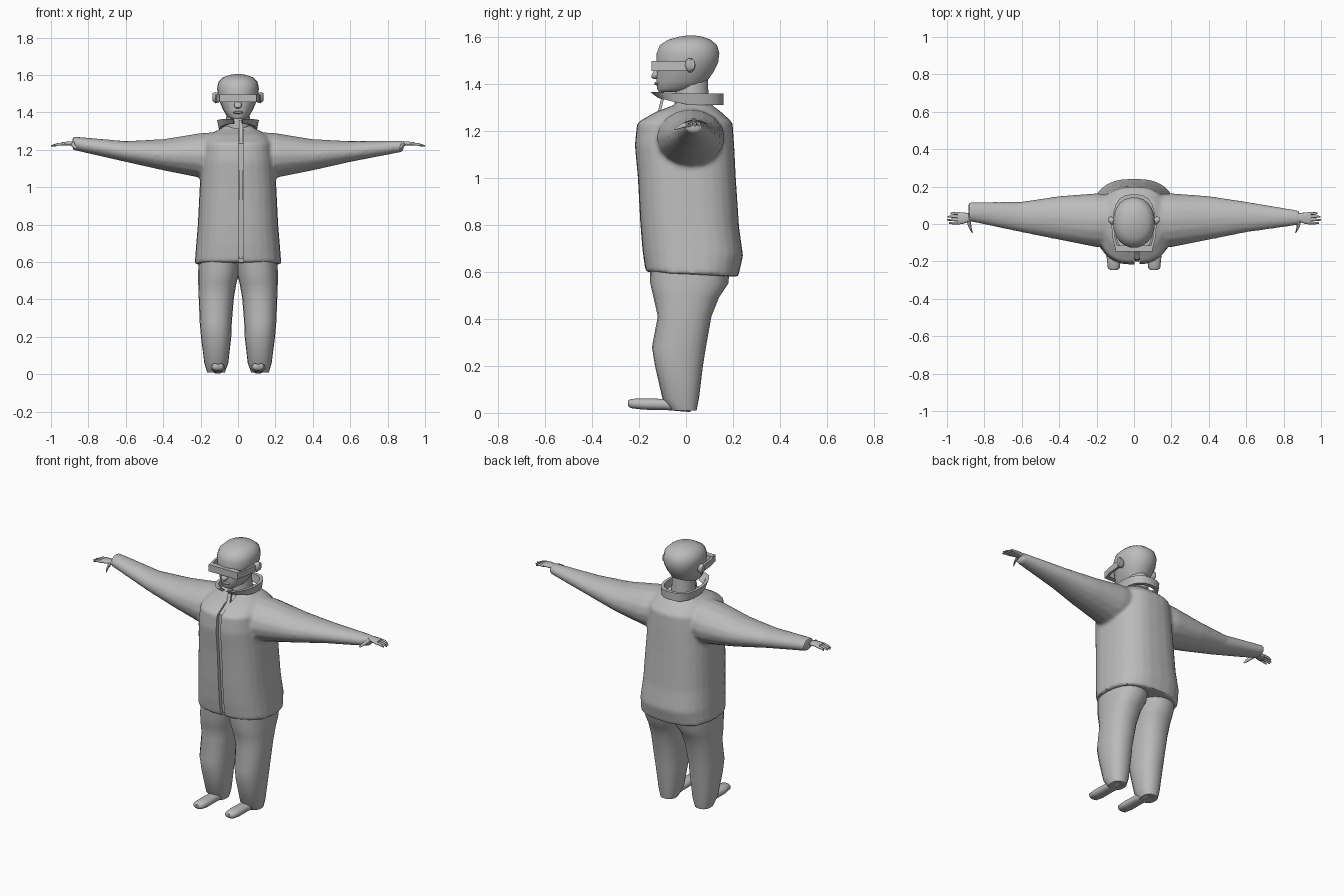
import bpy, bmesh, math
from mathutils import Vector

old = bpy.data.objects.get("Cube")
if old:
    bpy.data.objects.remove(old, do_unlink=True)

GREY = (0.5, 0.5, 0.5, 1)
grey = bpy.data.materials.new("plain grey")
grey.use_nodes = True
grey.diffuse_color = GREY
grey.node_tree.nodes["Principled BSDF"].inputs["Base Color"].default_value = GREY


def finish(name, bm, angle=50):
    bmesh.ops.recalc_face_normals(bm, faces=bm.faces)
    me = bpy.data.meshes.new(name)
    bm.to_mesh(me)
    bm.free()
    ob = bpy.data.objects.new(name, me)
    bpy.context.collection.objects.link(ob)
    me.materials.append(grey)
    shade(ob, angle)
    return ob


def shade(ob, angle=50):
    bpy.ops.object.select_all(action='DESELECT')
    ob.select_set(True)
    bpy.context.view_layer.objects.active = ob
    bpy.ops.object.shade_smooth_by_angle(angle=math.radians(angle))


def skin(bm, loops, closed=False, caps=True):
    # bridge successive point loops
    vs = [[bm.verts.new(p) for p in l] for l in loops]
    n = len(vs[0])
    pairs = list(zip(vs, vs[1:])) + ([(vs[-1], vs[0])] if closed else [])
    for a, b in pairs:
        for i in range(n):
            j = (i + 1) % n
            bm.faces.new((a[i], a[j], b[j], b[i]))
    if caps and not closed:
        bm.faces.new(vs[0])
        bm.faces.new(vs[-1])


def spow(c, p):
    return math.copysign(abs(c) ** (2 / p), c)


def ring(axis, pos, u0, u1, v0, v1, n=20, power=2.0, tilt=0):
    # superellipse filling a rectangle across the given axis
    pts = []
    for i in range(n):
        a = 2 * math.pi * i / n
        u = (u0 + u1) / 2 + (u1 - u0) / 2 * spow(math.cos(a), power)
        v = (v0 + v1) / 2 + (v1 - v0) / 2 * spow(math.sin(a), power)
        pts.append({'x': (pos, u, v), 'y': (u, pos, v), 'z': (u, v, pos - tilt * v)}[axis])
    return pts


def loft(name, axis, rows, angle=50, **kw):
    bm = bmesh.new()
    skin(bm, [ring(axis, *r, **kw) for r in rows])
    return finish(name, bm, angle)


def box(bm, lo, hi):
    skin(bm, [[(x, y, z) for x, y in ((lo[0], lo[1]), (hi[0], lo[1]), (hi[0], hi[1]), (lo[0], hi[1]))]
              for z in (lo[2], hi[2])])


def apply(ob, kind, **props):
    m = ob.modifiers.new(kind, kind)
    for k, v in props.items():
        setattr(m, k, v)
    bpy.ops.object.select_all(action='DESELECT')
    ob.select_set(True)
    bpy.context.view_layer.objects.active = ob
    bpy.ops.object.modifier_apply(modifier=m.name)


# Jacket body: height, half width, front, back
body = [(0.59, .232, -.172, .222), (.68, .225, -.185, .243), (.8, .215, -.195, .226),
        (1.0, .205, -.205, .212), (1.14, .195, -.218, .205), (1.235, .185, -.208, .198),
        (1.28, .155, -.13, .15), (1.31, .1, -.05, .11), (1.33, .07, -.03, .09)]
bm = bmesh.new()
skin(bm, [ring('z', z, -w, w, f, b, n=28, power=2.6, tilt=.05 if z < 1 else 0)
          for z, w, f, b in body])
# Sleeves: distance out, front, back, bottom, top
sleeve = [(.04, -.1, .15, 1.07, 1.3), (.2, -.125, .165, 1.05, 1.29),
          (.4, -.085, .15, 1.09, 1.257), (.6, -.045, .12, 1.135, 1.247)]
for s, cuff in ((1, (.885, -.005, .072, 1.19, 1.25)), (-1, (.885, .015, .118, 1.2, 1.272))):
    skin(bm, [ring('x', s * r[0], *r[1:], n=16) for r in sleeve + [cuff]])
jacket = finish("jacket", bm)
apply(jacket, 'REMESH', mode='VOXEL', voxel_size=0.011)
apply(jacket, 'SMOOTH', factor=0.5, iterations=5)

# Front opening groove cut down the jacket
bm = bmesh.new()
skin(bm, [[(.002, f - .04, z), (.03, f - .04, z), (.03, f + .025, z), (.002, f + .025, z)]
          for z, f in [(.5, -.165)] + [(r[0], r[2]) for r in body[:-1]]])
cutter = finish("groove_cutter", bm)
cutter.hide_render = True
apply(jacket, 'BOOLEAN', operation='DIFFERENCE', object=cutter, solver='EXACT')
bpy.data.objects.remove(cutter, do_unlink=True)
shade(jacket, 40)

# Placket standing from the groove up to the collar
bm = bmesh.new()
skin(bm, [[(.006, f, z), (.028, f, z), (.028, f + .012, z), (.006, f + .012, z)]
          for z, f in ((.62, -.16), (1.0, -.19), (1.14, -.2), (1.235, -.19), (1.28, -.12), (1.36, -.1))])
finish("placket", bm)

# Collar: open band, pointed and raised at the front
bm = bmesh.new()
loops = []
N = 18
for i in range(N + 1):
    a = math.radians(-82 + 344 * i / N)
    x, y = .112 * spow(math.cos(a), 2.6), .02 + .14 * spow(math.sin(a), 2.4)
    front = max(0, -math.sin(a))
    low, high = 1.31 + .03 * front, 1.358 + .008 * front
    tip = -.035 * front ** 2
    loops.append([(x * .92, y, low), (x, y + tip, high),
                  (x * .85, (y - .02) * .86 + .02 + tip, high), (x * .78, (y - .02) * .82 + .02, low)])
skin(bm, loops)
finish("collar", bm, 40)

loft("neck", 'z', [(1.27, -.07, .07, -.05, .1), (1.42, -.06, .06, -.05, .095)], n=14)

# Head: height, sides, front, back
head = [(1.365, .035, -.115, -.03), (1.378, .058, -.124, .06), (1.41, .078, -.126, .09),
        (1.45, .095, -.125, .118), (1.49, .108, -.127, .138), (1.53, .112, -.126, .143),
        (1.565, .104, -.112, .133), (1.588, .08, -.075, .105), (1.6, .045, -.03, .07),
        (1.606, .012, .01, .035)]
loft("head", 'z', [(z, -w, w, f, b) for z, w, f, b in head], n=22, power=2.15)
loft("nose", 'y', [(-.147, -.012, .012, 1.425, 1.438), (-.137, -.02, .02, 1.42, 1.455),
                   (-.11, -.022, .022, 1.418, 1.47)], n=10)
loft("mouth", 'y', [(-.134, -.02, .02, 1.396, 1.406), (-.115, -.03, .03, 1.388, 1.412)], n=10)

# Wraparound visor with side arms
bm = bmesh.new()
box(bm, (-.098, -.147, 1.455), (.098, -.115, 1.497))
for s in (1, -1):
    skin(bm, [[(s * x, y, 1.457), (s * (x - .014), y, 1.457), (s * (x - .014), y, 1.495), (s * x, y, 1.495)]
              for x, y in ((.098, -.14), (.114, -.08), (.122, .01))])
finish("visor", bm, 30)

for s, side in ((1, "left"), (-1, "right")):
    # Ear
    loft(side + "_ear", 'x', [(s * .095, -.01, .03, 1.455, 1.5), (s * .12, -.005, .04, 1.447, 1.51),
                              (s * .135, .01, .038, 1.46, 1.505)], n=10)
    # Trouser leg: height, inner, outer, front, back
    leg = [(.01, .07, .165, -.06, .045), (.06, .052, .18, -.1, .055), (.2, .036, .198, -.132, .072),
           (.28, .033, .205, -.145, .085), (.41, .022, .21, -.12, .108), (.49, .008, .213, -.138, .14),
           (.55, -.01, .213, -.152, .18), (.66, -.02, .205, -.155, .19)]
    loft(side + "_leg", 'z', [(z, *sorted((s * i, s * o)), f, b) for z, i, o, f, b in leg],
         n=20, power=2.3)
    # Shoe
    loft(side + "_shoe", 'y', [(y, s * .108 - w, s * .108 + w, lo, hi) for y, w, lo, hi in (
        (-.247, .018, .03, .052), (-.235, .032, .02, .06), (-.18, .038, .013, .062),
        (-.09, .036, .012, .06), (.02, .03, .003, .05))], n=14, power=2.4)
    # Hand: wrist, palm, four fingers and a thumb
    loft(side + "_palm", 'x', [(s * x, *r) for x, *r in (
        (.84, .015, .06, 1.215, 1.245), (.885, .012, .058, 1.222, 1.246), (.915, .0, .062, 1.224, 1.244),
        (.945, -.002, .064, 1.223, 1.24))], n=12, power=2.6)
    bm = bmesh.new()
    for k, tip in enumerate((.99, 1.0, .996, .98)):
        y = .005 + k * .0172
        skin(bm, [ring('x', s * x, y - r, y + r, z - r, z + r, n=8)
                  for x, r, z in ((.93, .0075, 1.232), (.965, .0072, 1.229), (tip, .004, 1.221))])
    skin(bm, [[(s * (x + r * math.cos(t)), y + r * .6 * math.cos(t), z + r * math.sin(t))
               for t in [math.pi * q / 4 for q in range(8)]]
              for x, y, z, r in ((.885, .02, 1.23, .012), (.878, -.015, 1.222, .01),
                                 (.872, -.032, 1.215, .008), (.865, -.047, 1.207, .004))])
    finish(side + "_fingers", bm)
